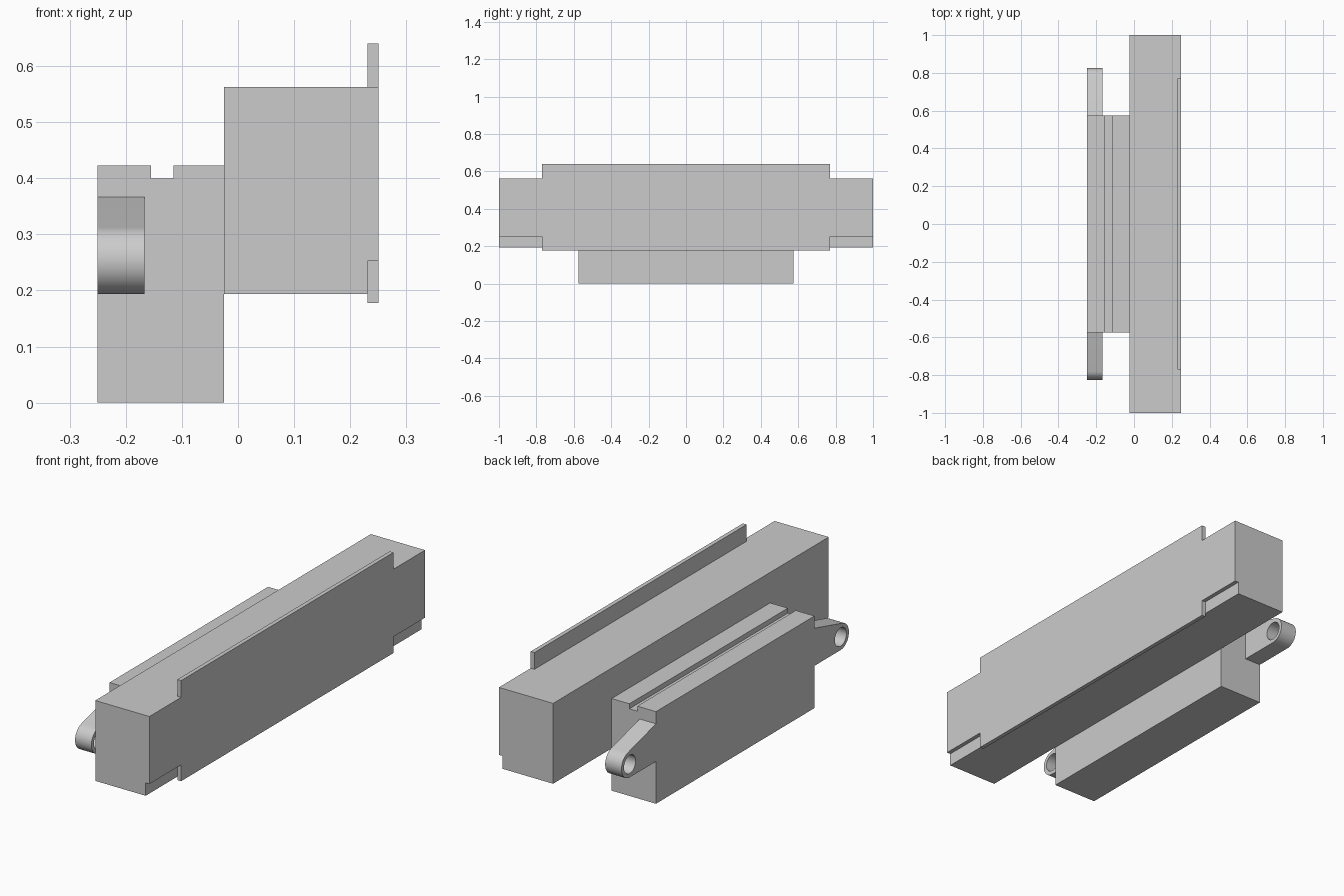
import bpy, bmesh, math

cube = bpy.data.objects.get("Cube")
if cube:
    bpy.data.objects.remove(cube, do_unlink=True)

grey = bpy.data.materials.new("light_grey")
grey.use_nodes = True
COLOUR = (0.6, 0.6, 0.6, 1)
grey.diffuse_color = COLOUR
grey.node_tree.nodes["Principled BSDF"].inputs["Base Color"].default_value = COLOUR


def prism(name, points, start, end, axis):
    """Extrude a closed outline: (x, z) along y, or (y, z) along x."""
    place = (lambda p, d: (p[0], d, p[1])) if axis == "y" else (lambda p, d: (d, p[0], p[1]))
    bm = bmesh.new()
    face = bm.faces.new([bm.verts.new(place(p, start)) for p in points])
    new = bmesh.ops.extrude_face_region(bm, geom=[face])["geom"]
    shift = [v for v in new if isinstance(v, bmesh.types.BMVert)]
    bmesh.ops.translate(bm, verts=shift, vec=place((0, 0), end - start))
    bmesh.ops.recalc_face_normals(bm, faces=bm.faces)
    mesh = bpy.data.meshes.new(name)
    bm.to_mesh(mesh)
    bm.free()
    mesh.materials.append(grey)
    obj = bpy.data.objects.new(name, mesh)
    bpy.context.collection.objects.link(obj)
    return obj


def box(name, x0, x1, y0, y1, z0, z1):
    return prism(name, [(x0, z0), (x1, z0), (x1, z1), (x0, z1)], y0, y1, "y")


def combine(obj, other, operation):
    """Apply a boolean and drop the helper."""
    mod = obj.modifiers.new("boolean", "BOOLEAN")
    mod.object, mod.operation, mod.solver = other, operation, "EXACT"
    bpy.context.view_layer.objects.active = obj
    bpy.ops.object.modifier_apply(modifier=mod.name)
    bpy.data.objects.remove(other, do_unlink=True)


def arc(cy, cz, r, a0, a1, n):
    angles = [math.radians(a0 + (a1 - a0) * i / n) for i in range(n + 1)]
    return [(cy + r * math.cos(a), cz + r * math.sin(a)) for a in angles]


# Long upper housing with a notch at each lower outer corner
housing = box("upper_housing", -0.025, 0.25, -1, 1, 0.194, 0.563)
for s in (-1, 1):
    y0, y1 = sorted((s * 0.77, s * 1.1))
    combine(housing, box("notch", 0.231, 0.3, y0, y1, 0.1, 0.253), "DIFFERENCE")
# Thin face plate rising above and below the housing
combine(housing, box("face_plate", 0.231, 0.25, -0.77, 0.77, 0.178, 0.64), "UNION")

# Lower block with a groove along its top
block = [(-0.25, 0), (-0.025, 0), (-0.025, 0.423), (-0.115, 0.423),
         (-0.115, 0.4), (-0.155, 0.4), (-0.155, 0.423), (-0.25, 0.423)]
prism("lower_block", block, -0.575, 0.575, "y")

# Rounded mounting lugs with a through hole, one at each end
CY, CZ, R = 0.765, 0.254, 0.06
for s, name in ((-1, "front_lug"), (1, "back_lug")):
    outline = [(0.575, 0.194)] + arc(CY, CZ, R, -90, 75, 24) + [(0.575, 0.367)]
    lug = prism(name, [(s * y, z) for y, z in outline], -0.25, -0.167, "x")
    hole = prism("hole", arc(s * CY, CZ, 0.042, 0, 352.5, 47), -0.3, -0.1, "x")
    combine(lug, hole, "DIFFERENCE")
    bpy.ops.object.select_all(action="DESELECT")
    lug.select_set(True)
    bpy.context.view_layer.objects.active = lug
    bpy.ops.object.shade_smooth_by_angle(angle=math.radians(30))
